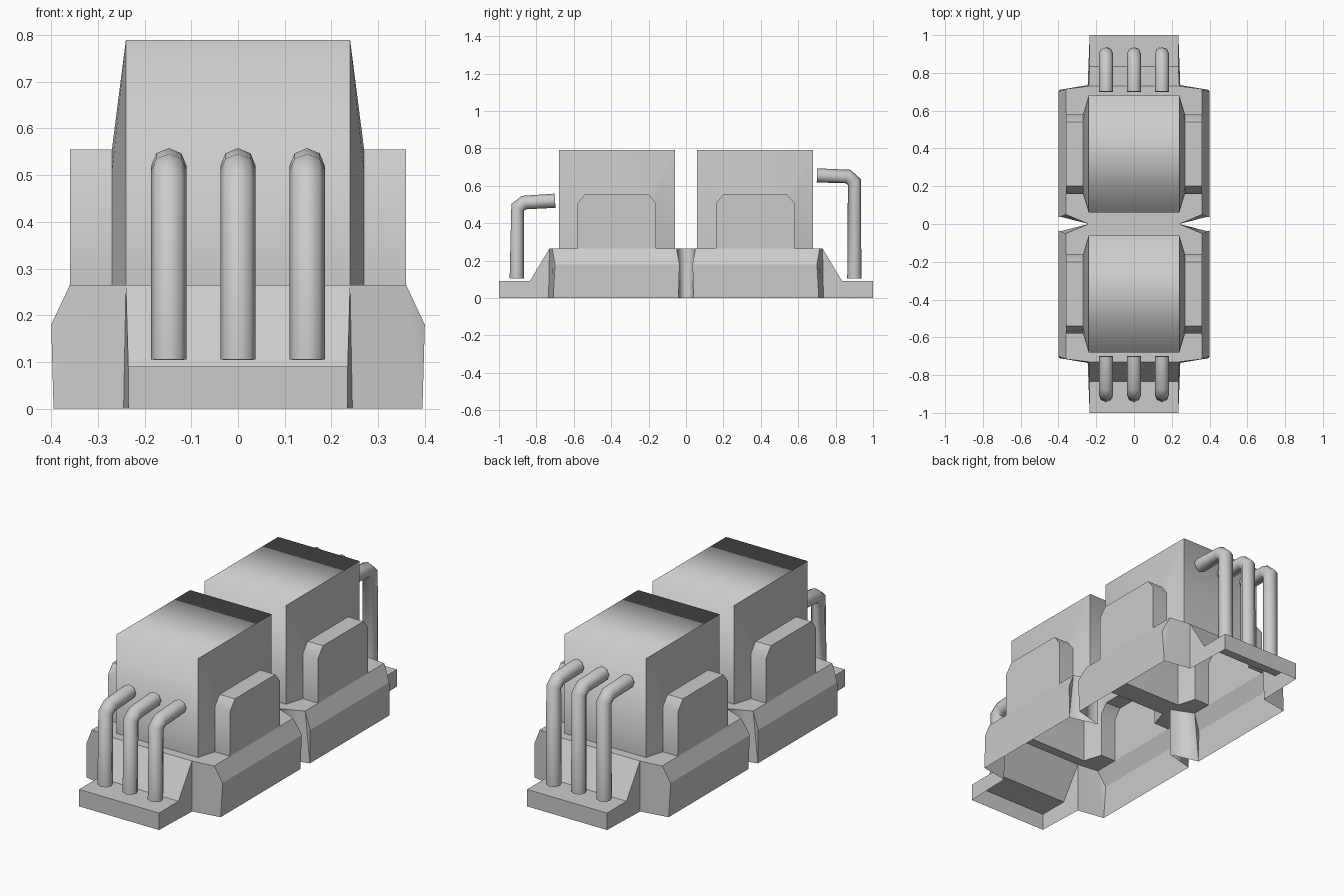
import bpy
import bmesh
from math import radians

cube = bpy.data.objects.get("Cube")
if cube:
    bpy.data.objects.remove(cube, do_unlink=True)

grey = bpy.data.materials.new("light_grey")
grey.use_nodes = True
grey.diffuse_color = (0.6, 0.6, 0.6, 1)
grey.node_tree.nodes["Principled BSDF"].inputs["Base Color"].default_value = grey.diffuse_color


def select(obj):
    bpy.ops.object.select_all(action='DESELECT')
    obj.select_set(True)
    bpy.context.view_layer.objects.active = obj


def shell(name, faces, angle):
    """Join corner lists into one skin, mirrored across both axes."""
    bm = bmesh.new()
    for corners in faces:
        bm.faces.new([bm.verts.new(c) for c in corners])
    bmesh.ops.remove_doubles(bm, verts=bm.verts, dist=0.0005)
    bmesh.ops.recalc_face_normals(bm, faces=bm.faces)
    me = bpy.data.meshes.new(name)
    bm.to_mesh(me)
    bm.free()
    obj = bpy.data.objects.new(name, me)
    bpy.context.collection.objects.link(obj)
    me.materials.append(grey)
    select(obj)
    bpy.ops.object.shade_smooth_by_angle(angle=radians(angle))
    mirror = obj.modifiers.new("mirror", 'MIRROR')
    mirror.use_axis = (True, True, False)
    return obj


# Main blocks: front, top and back skin
W, A, B = 0.24, 0.06, 0.68
DECK, TOP = 0.265, 0.79
strip = [(A, DECK), (A, TOP), (B, TOP), (B, DECK)]
shell("main_blocks",
      [[(0, *p), (W, *p), (W, *q), (0, *q)] for p, q in zip(strip, strip[1:])], 100)

# Block sides, swelling out to a raised side pod
pod = [(0.16, DECK), (0.16, 0.505), (0.20, 0.555),
       (0.54, 0.555), (0.58, 0.505), (0.58, DECK)]
inner = [(0.27, *p) for p in pod]
outer = [(0.36, *p) for p in pod]
s = [(W, *p) for p in strip]
sides = [[s[0], s[1], inner[1], inner[0]], [s[1], inner[2], inner[1]],
         [s[1], s[2], inner[3], inner[2]], [s[2], inner[4], inner[3]],
         [s[2], s[3], inner[5], inner[4]], outer]
sides += [[inner[i], inner[i + 1], outer[i + 1], outer[i]] for i in range(5)]
shell("block_sides", sides, 50)

# Hollow base: deck, sloped rim, walls and end steps
waist, waist_low = (W, 0, DECK), (W, 0, 0)
near, near_rim, near_low = (0.36, 0.05, DECK), (0.40, 0.035, 0.18), (0.395, 0.04, 0)
far, far_rim, far_low = (0.36, 0.715, DECK), (0.40, 0.70, 0.18), (0.395, 0.71, 0)
neck, neck_low = (W, 0.73, DECK), (0.245, 0.735, 0)
step, tip, tip_low = (0.235, 0.835, 0.09), (0.235, 1, 0.09), (0.235, 1, 0)


def centre(p):
    return (0, p[1], p[2])


base = [
    [centre(waist), waist, s[0], centre(s[0])],
    [waist, near, outer[0], inner[0], s[0]],
    [s[3], inner[5], outer[5], far, neck],
    [centre(s[3]), s[3], neck, centre(neck)],
    [near, near_rim, far_rim, far, outer[5], outer[0]],
    [near_rim, near_low, far_low, far_rim],
    [near, near_low, near_rim],
    [far, far_rim, far_low],
    [waist, waist_low, near_low, near],
    [far, far_low, neck_low, neck],
    [centre(neck), neck, step, centre(step)],
    [centre(step), step, tip, centre(tip)],
    [centre(tip), tip, tip_low, centre(tip_low)],
    [neck, neck_low, step],
    [step, neck_low, tip_low, tip],
]
shell("base", base, 25)


# Bent pipes at both ends
def pipe(name, x, path):
    cu = bpy.data.curves.new(name, 'CURVE')
    cu.dimensions = '3D'
    cu.bevel_depth = 0.038
    cu.bevel_resolution = 2
    cu.use_fill_caps = True
    sp = cu.splines.new('POLY')
    sp.points.add(len(path) - 1)
    for pt, (y, z) in zip(sp.points, path):
        pt.co = (x, y, z, 1)
    obj = bpy.data.objects.new(name, cu)
    bpy.context.collection.objects.link(obj)
    cu.materials.append(grey)
    select(obj)
    bpy.ops.object.convert(target='MESH')
    bpy.ops.object.shade_smooth_by_angle(angle=radians(50))


front_path = [(-0.905, 0.105), (-0.90, 0.485), (-0.865, 0.51), (-0.70, 0.52)]
back_path = [(0.90, 0.105), (0.90, 0.62), (0.865, 0.65), (0.70, 0.655)]
for side, x in (("right", -0.148), ("middle", 0), ("left", 0.148)):
    pipe("front_pipe_" + side, x, front_path)
    pipe("back_pipe_" + side, x, back_path)
